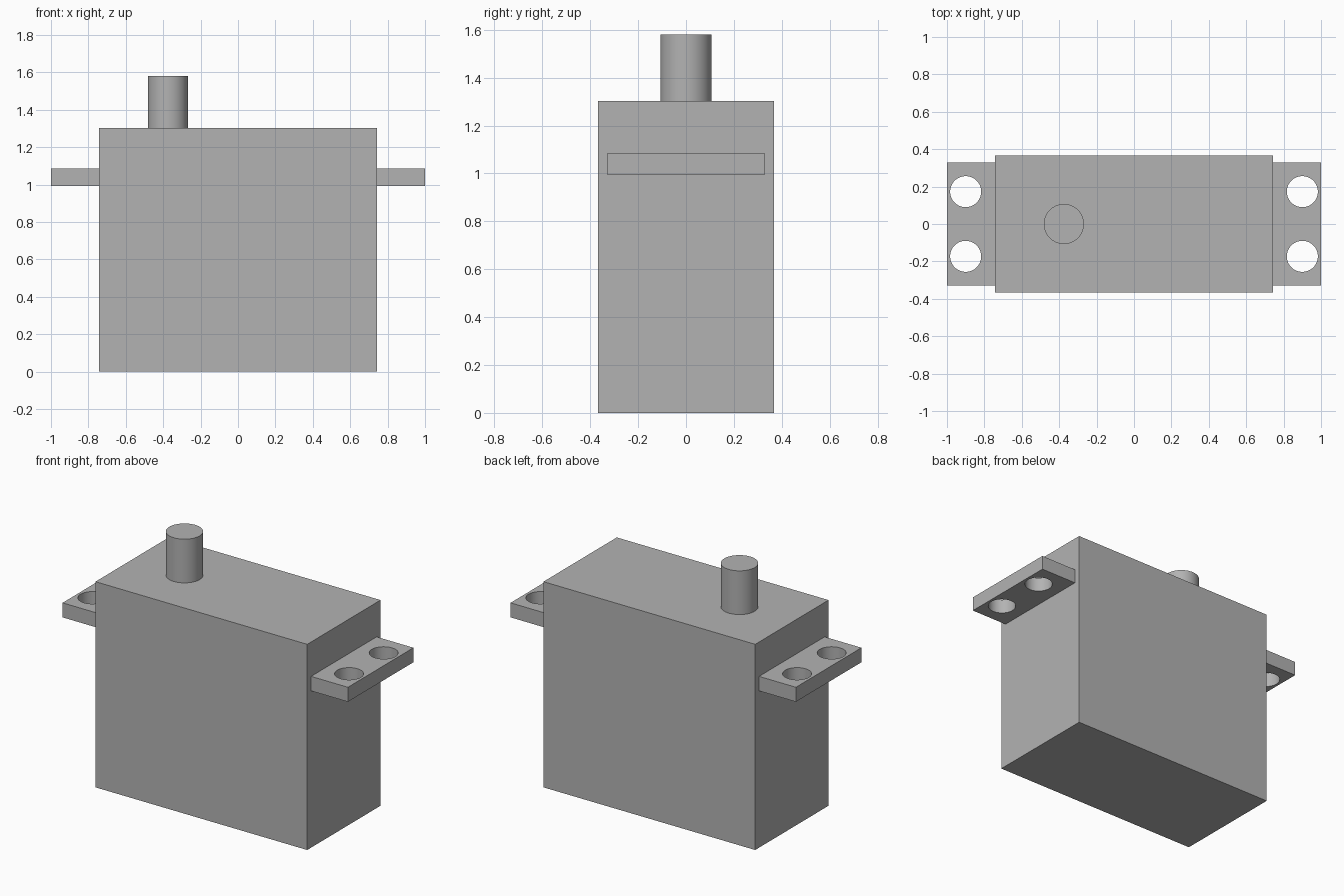
import bpy

if "Cube" in bpy.data.objects:
    bpy.data.objects.remove(bpy.data.objects["Cube"], do_unlink=True)

# Single plain grey for every part
grey = bpy.data.materials.new("plain_grey")
grey.use_nodes = True
colour = (0.45, 0.45, 0.45, 1.0)
grey.diffuse_color = colour
grey.node_tree.nodes["Principled BSDF"].inputs["Base Color"].default_value = colour


def finish(name):
    obj = bpy.context.object
    obj.name = obj.data.name = name
    obj.data.materials.append(grey)
    return obj


def box(name, x, y, z):
    """Box filling the given (low, high) range on each axis."""
    spans = (x, y, z)
    bpy.ops.mesh.primitive_cube_add(size=1, location=[sum(s) / 2 for s in spans])
    bpy.context.object.scale = [s[1] - s[0] for s in spans]
    bpy.ops.object.transform_apply(location=False, rotation=False, scale=True)
    return finish(name)


def cylinder(name, x, y, z, radius):
    bpy.ops.mesh.primitive_cylinder_add(
        vertices=64, radius=radius, depth=z[1] - z[0], location=(x, y, sum(z) / 2))
    return finish(name)


def smooth(obj):
    bpy.ops.object.select_all(action='DESELECT')
    obj.select_set(True)
    bpy.context.view_layer.objects.active = obj
    bpy.ops.object.shade_smooth_by_angle()


# Motor housing
box("housing", (-0.742, 0.742), (-0.367, 0.367), (0, 1.303))

# Output shaft, off centre on the top
smooth(cylinder("output_shaft", -0.375, 0, (1.303, 1.58), 0.107))

# Mounting tabs, each with two drilled screw holes
for side, sign in (("left", 1), ("right", -1)):
    tab = box(side + "_mounting_tab", sorted((sign * 0.742, sign)),
              (-0.328, 0.328), (0.993, 1.085))
    for y in (-0.173, 0.173):
        drill = cylinder("hole_cutter", sign * 0.9, y, (0.9, 1.2), 0.083)
        drill.hide_render = True
        cut = tab.modifiers.new("screw_hole", 'BOOLEAN')
        cut.operation = 'DIFFERENCE'
        cut.solver = 'EXACT'
        cut.object = drill
        bpy.context.view_layer.objects.active = tab
        bpy.ops.object.modifier_apply(modifier=cut.name)
        bpy.data.objects.remove(drill, do_unlink=True)
    smooth(tab)
